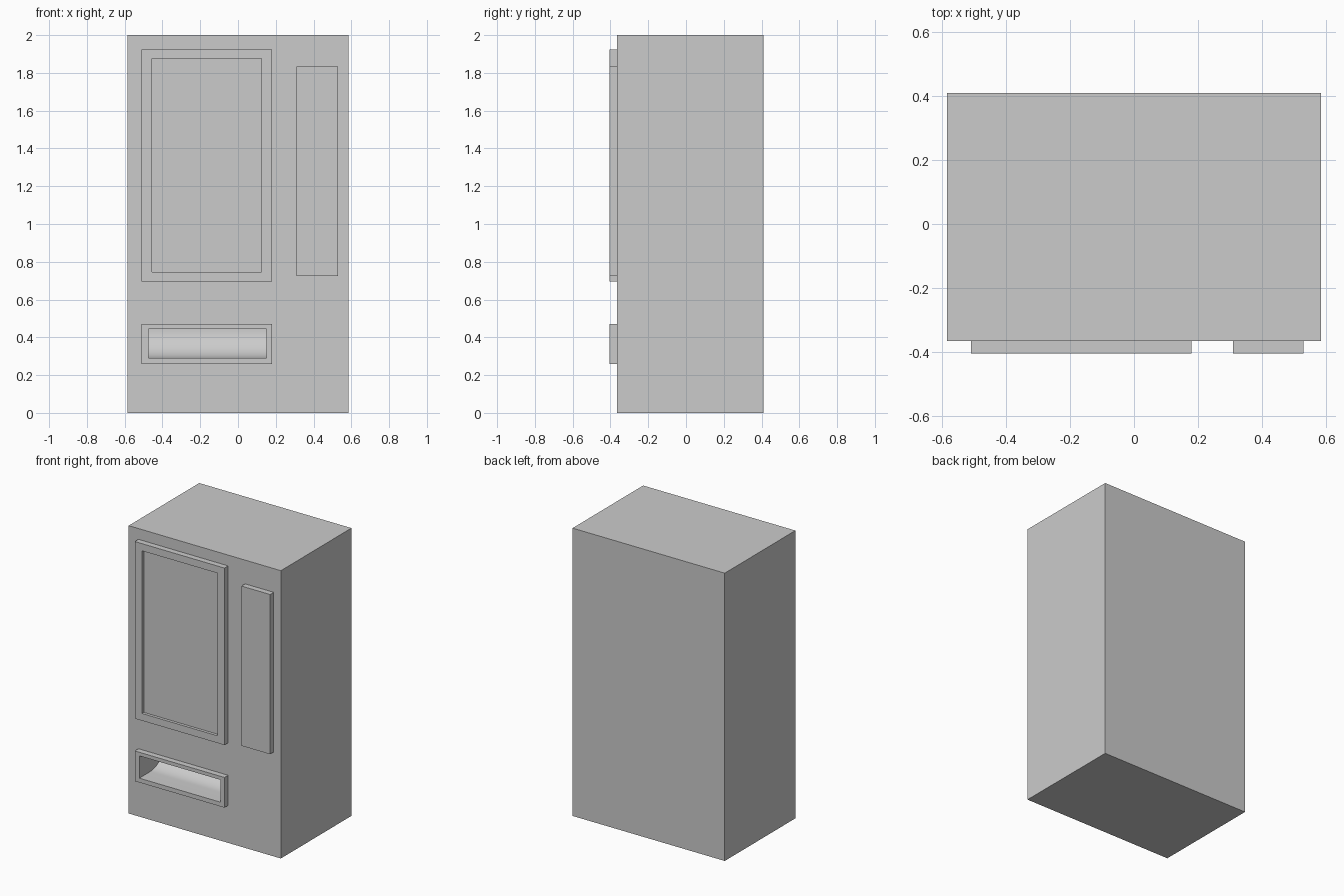
import bpy, bmesh, math

if "Cube" in bpy.data.objects:
    bpy.data.objects.remove(bpy.data.objects["Cube"])

BODY_FRONT, TRIM_FRONT = -0.365, -0.405


def make_object(name, bm):
    bmesh.ops.recalc_face_normals(bm, faces=bm.faces)
    mesh = bpy.data.meshes.new(name)
    bm.to_mesh(mesh)
    bm.free()
    obj = bpy.data.objects.new(name, mesh)
    bpy.context.collection.objects.link(obj)
    return obj


def box(name, x, y, z):
    bm = bmesh.new()
    bmesh.ops.create_cube(bm, size=1)
    for v in bm.verts:
        v.co = [a[0] + (c + 0.5) * (a[1] - a[0]) for a, c in zip((x, y, z), v.co)]
    return make_object(name, bm)


def frame(name, outer, inner):
    """Rectangular trim ring; outer and inner are (x0, x1, z0, z1)."""
    bm = bmesh.new()
    loops = []
    for x0, x1, z0, z1 in (outer, inner):
        for y in (TRIM_FRONT, BODY_FRONT):
            loops.append([bm.verts.new((x, y, z))
                          for x, z in ((x0, z0), (x1, z0), (x1, z1), (x0, z1))])
    out_f, out_b, in_f, in_b = loops
    for a, b in ((out_f, in_f), (in_f, in_b), (in_b, out_b), (out_b, out_f)):
        for i in range(4):
            j = (i + 1) % 4
            bm.faces.new((a[i], a[j], b[j], b[i]))
    return make_object(name, bm)


# Cabinet
cabinet = box("cabinet", (-0.585, 0.585), (BODY_FRONT, 0.41), (0, 2))

# Delivery chute: flat floor sweeping up into the back wall
slot = (-0.475, 0.15, 0.29, 0.445)
x0, x1, z0, z1 = slot
radius, arc_start, steps = z1 - z0, -0.285, 16
profile = [(-0.5, z1), (-0.5, z0)]
for i in range(steps + 1):
    a = i / steps * math.pi / 2
    profile.append((arc_start + radius * math.sin(a), z1 - radius * math.cos(a)))
bm = bmesh.new()
side = bm.faces.new([bm.verts.new((x0, y, z)) for y, z in profile])
new = bmesh.ops.extrude_face_region(bm, geom=[side])["geom"]
bmesh.ops.translate(bm, vec=(x1 - x0, 0, 0),
                    verts=[g for g in new if isinstance(g, bmesh.types.BMVert)])
cutter = make_object("chute_cutter", bm)
cutter.hide_render = True

cut = cabinet.modifiers.new("chute", 'BOOLEAN')
cut.operation, cut.solver, cut.object = 'DIFFERENCE', 'EXACT', cutter
bpy.context.view_layer.objects.active = cabinet
cabinet.select_set(True)
bpy.ops.object.modifier_apply(modifier=cut.name)
bpy.ops.object.shade_smooth_by_angle(angle=math.radians(30))
bpy.data.objects.remove(cutter)

# Chute surround
frame("chute_frame", (-0.51, 0.18, 0.26, 0.47), slot)

# Display window with its recessed pane
frame("window_frame", (-0.51, 0.18, 0.695, 1.925), (-0.455, 0.125, 0.745, 1.875))
box("window_pane", (-0.455, 0.125), (-0.385, BODY_FRONT), (0.745, 1.875))

# Payment panel
box("control_panel", (0.31, 0.53), (TRIM_FRONT, BODY_FRONT), (0.725, 1.835))
